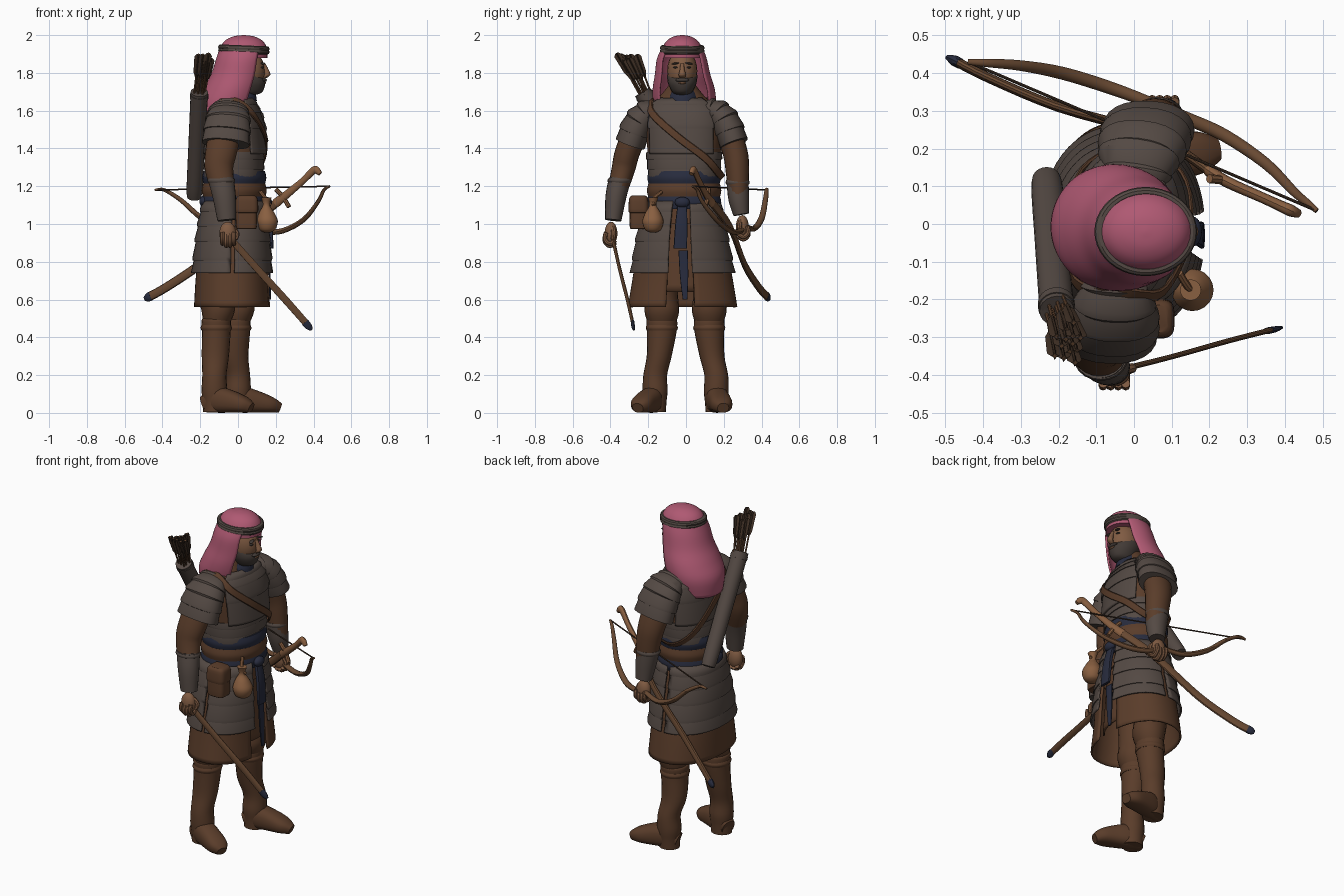
import bpy, bmesh, math, random
from mathutils import Vector as V
random.seed(3)

def mat(name, r, g, b):
    m = bpy.data.materials.new(name)
    m.diffuse_color = (r, g, b, 1)
    return m
PINK = mat("pink cloth", .43, .10, .17)
GREY = mat("grey armour", .088, .067, .057)
BROWN = mat("brown leather", .102, .046, .023)
BLUE = mat("navy cloth", .021, .025, .048)
TAN = mat("tan wood", .25, .115, .052)
WOOD = mat("brown wood", .14, .067, .032)
SKIN = mat("skin", .215, .105, .055)
HAIR = mat("dark hair", .055, .043, .037)
DARK = mat("dark feather", .05, .029, .018)

def smooth(keys, s=4):
    """Catmull-Rom resampling of key tuples"""
    P = [V(k) for k in [keys[0]] + list(keys) + [keys[-1]]]
    out = []
    for i in range(1, len(P) - 2):
        a, b, c, d = P[i - 1:i + 3]
        for j in range(s):
            t = j / s
            out.append(.5 * (2 * b + (c - a) * t + (2 * a - 5 * b + 4 * c - d) * t * t + (3 * b - a - 3 * c + d) * t ** 3))
    return out + [P[-2]]

def stepped(keys, rows, d):
    """Overlapping armour rows: each flares outward by d, then steps back"""
    S = smooth(keys, 12)
    out = []
    for i in range(rows):
        for t, o in ((i, 0), (i + .85, d), (i + 1, d * .9)):
            f = t / rows * (len(S) - 1)
            k = min(int(f), len(S) - 2)
            p = S[k].lerp(S[k + 1], f - k)
            p[3] += o
            p[4] += o
            out.append(p)
    return out

def finish(bm, name, m, thick=0):
    bmesh.ops.recalc_face_normals(bm, faces=bm.faces[:])
    me = bpy.data.meshes.new(name)
    bm.to_mesh(me)
    bm.free()
    me.materials.append(m)
    ob = bpy.data.objects.new(name, me)
    bpy.context.collection.objects.link(ob)
    if thick:
        md = ob.modifiers.new("thickness", 'SOLIDIFY')
        md.thickness, md.offset = thick, 0
    return ob

def sweep(name, keys, m, n=20, s=4, flat=False, hint=(0, 0, 1), arc=None, turn=0, p=2, thick=.01):
    """Elliptical sections (x, y, z, a, b) along a path; flat keeps them horizontal"""
    K = smooth(keys, s) if s else [V(k) for k in keys]
    bm = bmesh.new()
    rings = []
    for i, k in enumerate(K):
        c = V(k[:3])
        if flat:
            U, W = V((math.cos(turn), math.sin(turn), 0)), V((-math.sin(turn), math.cos(turn), 0))
        else:
            T = (V(K[min(i + 1, len(K) - 1)][:3]) - V(K[max(i - 1, 0)][:3])).normalized()
            W = V(hint(c) if callable(hint) else hint)
            W = (W - T * W.dot(T)).normalized()
            U = W.cross(T)
        ring = []
        for j in range(n + (1 if arc else 0)):
            t = math.radians(arc[0] + (arc[1] - arc[0]) * j / n) if arc else 2 * math.pi * j / n
            ct, st = math.cos(t), math.sin(t)
            x = math.copysign(abs(ct) ** (2 / p), ct) * k[3]
            y = math.copysign(abs(st) ** (2 / p), st) * k[4]
            ring.append(bm.verts.new(c + U * x + W * y))
        rings.append(ring)
    for A, B in zip(rings, rings[1:]):
        for j in range(n):
            q = (j + 1) % len(A)
            bm.faces.new((A[j], A[q], B[q], B[j]))
    if not arc:
        bm.faces.new(rings[0])
        bm.faces.new(rings[-1])
    return finish(bm, name, m, thick if arc else 0)

def ball(name, loc, r, m, rot=(0, 0, 0)):
    bm = bmesh.new()
    bmesh.ops.create_uvsphere(bm, u_segments=20, v_segments=12, radius=1)
    ob = finish(bm, name, m)
    ob.location, ob.scale, ob.rotation_euler = loc, r, rot
    return ob

def rod(name, pts, r, m, **kw):
    return sweep(name, [(*q, r, r) for q in pts], m, n=8, **kw)

# torso and layered cuirass
TURN = -.12
torso = [(-.02, -.01, 1.0, .15, .18), (-.02, -.01, 1.2, .148, .178), (-.015, -.01, 1.4, .148, .195),
         (-.02, -.015, 1.55, .138, .205), (-.025, -.02, 1.62, .115, .185), (-.02, -.02, 1.675, .085, .12),
         (.0, -.02, 1.75, .06, .06)]
sweep("torso", torso, BROWN, 32, flat=True, turn=TURN, p=2.3)
lower = [(-.02, -.01, 1.38, .154, .2), (-.022, -.01, 1.25, .154, .185)]
sweep("lower_cuirass", stepped(lower, 3, .006), GREY, 40, 0, True, turn=TURN, p=2.3)
upper = [(-.022, -.02, 1.665, .1, .14), (-.025, -.02, 1.62, .122, .19), (-.02, -.015, 1.55, .145, .21), (-.015, -.01, 1.37, .154, .2)]
for nm, arc in (("breast_plate", (-52, 52)), ("back_plate", (112, 248))):
    sweep(nm, stepped(upper, 4, .006), GREY, 28, 0, True, arc=arc, turn=TURN, p=2.3)
sweep("collar", [(.0, -.015, 1.65, .1, .09), (.005, -.015, 1.68, .09, .08), (.015, -.015, 1.72, .06, .06)], BLUE, flat=True)

def surf(z, deg, off):
    """Point on the torso surface"""
    S = smooth(torso, 8)
    k = min(S, key=lambda q: abs(q[2] - z))
    t = math.radians(deg)
    c, s_ = math.cos(t), math.sin(t)
    x = math.copysign(abs(c) ** .87, c) * (k[3] + off)
    y = math.copysign(abs(s_) ** .87, s_) * (k[4] + off)
    return (k[0] + x * math.cos(TURN) - y * math.sin(TURN), k[1] + x * math.sin(TURN) + y * math.cos(TURN), z)
strap = [(1.66, -95), (1.645, -68), (1.58, -38), (1.46, -2), (1.35, 35), (1.27, 70), (1.25, 105), (1.32, 145), (1.45, 180), (1.57, 215), (1.64, 245), (1.66, 265)]
sweep("quiver_strap", [(*surf(z, d, .019), .02, .006) for z, d in strap], BROWN, 8, hint=lambda c: c - V((-.015, -.015, 1.45)), p=4)

# sash, belt and knot
for nm, z0, z1, r, m in (("upper_sash", 1.21, 1.28, .016, BLUE), ("belt", 1.14, 1.215, .018, BROWN), ("lower_sash", 1.08, 1.15, .018, BLUE)):
    sweep(nm, [(-.02, -.01, z0, .146 + r, .172 + r), (-.02, -.01, (z0 + z1) / 2, .154 + r, .18 + r), (-.02, -.01, z1, .146 + r, .172 + r)], m, 32, flat=True, turn=TURN)
ball("sash_knot", (.155, -.02, 1.115), (.025, .04, .028), BLUE)
sweep("sash_tail", [(.15, -.02, 1.1, .012, .025), (.17, -.025, 1.0, .012, .032), (.18, -.03, .87, .008, .036)], BLUE, 12, flat=True, p=4)
sweep("sash_under_tail", [(.165, -.015, .86, .005, .025), (.168, -.01, .72, .005, .022), (.17, -.005, .6, .004, .012)], BLUE, 12, flat=True, p=4)
ball("back_knot", (-.18, -.03, 1.12), (.025, .06, .03), BLUE)

# skirts with a front opening and side slits
under = [(-.02, -.015, 1.1, .15, .18), (-.025, -.02, .85, .18, .235), (-.03, -.018, .7, .19, .262), (-.03, -.018, .56, .198, .285)]
sweep("cloth_skirt", under, BROWN, 56, flat=True, arc=(11, 344), p=2.2)
sweep("inner_cloth", [(-.03, -.02, 1.05, .14, .16), (-.03, -.015, .85, .155, .18), (-.03, -.015, .64, .165, .2)], BROWN, 32, flat=True, arc=(-50, 50))
over = [(-.02, -.015, 1.12, .162, .192), (-.025, -.02, .95, .19, .234), (-.03, -.018, .74, .208, .27)]
for i, arc in enumerate(((9, 86), (91, 268), (272, 346))):
    sweep(f"armour_skirt_{i}", stepped(over, 5, .006), GREY, 28, 0, True, arc=arc, p=2.2)

# legs and boots
def leg(nm, top, knee, ankle, foot):
    (tx, ty), (kx, ky), (ax, ay) = top, knee, ankle
    sweep(nm + "_trouser", [(tx, ty, .95, .09, .085), (kx, ky, .65, .095, .085), (kx + .01, ky, .54, .088, .092), (kx, ky, .46, .065, .068)], BROWN, flat=True)
    sweep(nm + "_boot_shaft", [(kx, ky, .5, .066, .07), (kx, ky, .49, .078, .081), (kx, ky, .43, .076, .078), (kx - .005, ky * .6 + ay * .4, .3, .072, .066),
          (ax, ay, .2, .064, .063), (ax, ay, .12, .068, .066), (ax, ay, .06, .062, .06), (ax, ay, .005, .06, .056)], BROWN, flat=True)
    sweep(nm + "_boot_cuff", [(kx, ky, .435, .078, .08), (kx, ky, .45, .083, .085), (kx, ky, .465, .078, .08)], BROWN, flat=True)
    sweep(nm + "_boot_foot", [(x, y, r, w, r) for (x, y), r, w in zip(foot, (.045, .068, .058, .042, .026), (.04, .058, .06, .056, .03))], BROWN, p=2.5)
leg("right_leg", (-.08, -.12), (-.115, -.128), (-.125, -.163), ((-.18, -.15), (-.11, -.175), (-.03, -.212), (.035, -.24), (.07, -.255)))
leg("left_leg", (-.01, .1), (-.012, .123), (.0, .16), ((-.05, .145), (.02, .162), (.1, .178), (.175, .19), (.222, .197)))

# arms: layered shoulder guard, sleeve, bracer, fist
def arm(nm, pad, sleeve, bracer, hand, out):
    sweep(nm + "_shoulder_guard", stepped(pad, 5, .007), GREY, 24, 0, hint=(1, 0, 0), p=2.2)
    sweep(nm + "_sleeve", sleeve, BROWN, hint=(1, 0, 0))
    sweep(nm + "_bracer", bracer, GREY, hint=(1, 0, 0))
    x, y, z, a, b = bracer[0]
    sweep(nm + "_bracer_rim", [(x, y, z + .012, a + .002, b + .002), (x, y, z, a + .006, b + .006), (x, y, z - .012, a + .002, b + .002)], GREY, hint=(1, 0, 0))
    h = V(hand)
    ball(nm + "_palm", h, (.044, .034, .062), SKIN)
    for i in range(4):
        q = h + V((.033 - i * .02, out * .006, -.03 - (.012 if i in (1, 2) else 0)))
        rod(f"{nm}_finger_{i}", [q + V((0, out * .02, .035)), q + V((0, out * .026, 0)), q + V((0, 0, -.024)), q + V((0, -out * .03, -.005))], .012, SKIN, hint=(1, 0, 0))
    rod(nm + "_thumb", [h + V((.025, -out * .01, .03)), h + V((.05, -out * .015, .0)), h + V((.04, -out * .01, -.03))], .013, SKIN, hint=(0, 1, 0))
arm("right_arm", [(-.045, -.13, 1.615, .04, .075), (-.05, -.2, 1.595, .062, .1), (-.055, -.255, 1.53, .078, .118), (-.065, -.295, 1.425, .074, .12)],
    [(-.06, -.25, 1.53, .068, .09), (-.09, -.31, 1.38, .066, .083), (-.1, -.332, 1.29, .062, .075), (-.07, -.37, 1.15, .05, .058)],
    [(-.088, -.352, 1.23, .058, .067), (-.072, -.372, 1.14, .055, .061), (-.06, -.385, 1.02, .043, .049)], (-.055, -.397, .95), -1)
arm("left_arm", [(.0, .1, 1.615, .04, .075), (.01, .165, 1.595, .062, .1), (.025, .215, 1.53, .076, .115), (.04, .255, 1.425, .07, .115)],
    [(.02, .21, 1.53, .068, .09), (.045, .26, 1.38, .066, .08), (.06, .272, 1.28, .062, .072), (.075, .278, 1.13, .05, .058)],
    [(.062, .273, 1.22, .058, .065), (.075, .28, 1.13, .055, .059), (.08, .293, 1.05, .042, .047)], (.075, .298, .985), 1)

# head, face and beard
ball("head", (.045, -.02, 1.81), (.097, .08, .115), SKIN)
sweep("beard", [(.045, -.02, 1.68, .03, .025), (.06, -.02, 1.695, .065, .05), (.06, -.02, 1.735, .083, .072), (.05, -.02, 1.765, .09, .079), (.04, -.02, 1.79, .08, .08)], HAIR, flat=True)
ball("moustache", (.137, -.02, 1.762), (.016, .036, .011), HAIR)
ball("lower_lip", (.141, -.02, 1.747), (.008, .02, .006), SKIN)
sweep("nose", [(.135, -.02, 1.85, .01, .01), (.147, -.02, 1.82, .014, .012), (.155, -.02, 1.79, .016, .019), (.14, -.02, 1.772, .01, .012)], SKIN, 12, flat=True)
for i in (-1, 1):
    ball(f"eye_{i}", (.127, -.02 + i * .034, 1.829), (.01, .014, .005), HAIR)
    ball(f"eyebrow_{i}", (.132, -.02 + i * .036, 1.85), (.011, .023, .005), HAIR, (i * -.15, 0, i * -.3))

# head scarf and cord
sweep("scarf_crown", [(.03, -.02, 1.88, .125, .109), (.03, -.02, 1.93, .124, .106), (.03, -.02, 1.97, .1, .082), (.03, -.02, 1.993, .055, .045), (.03, -.02, 2.0, .005, .005)], PINK, 32, flat=True)
drape = [(.03, -.02, 1.92, .126, .109), (.018, -.022, 1.87, .13, .128), (.0, -.018, 1.79, .138, .142), (-.03, -.012, 1.71, .15, .16), (-.06, -.008, 1.63, .155, .16), (-.088, -.005, 1.53, .122, .13)]
sweep("scarf_drape", drape, PINK, 40, flat=True, arc=(52, 308))
for i in range(2):
    bpy.ops.mesh.primitive_torus_add(major_radius=.114, minor_radius=.0145, major_segments=40, minor_segments=10, location=(.031, -.02, 1.915 + i * .017), rotation=(0, .04, 0))
    cord = bpy.context.object
    cord.name = f"head_cord_{i}"
    cord.scale = (1.06, .92, 1)
    cord.data.materials.append(GREY)

# quiver with arrows
q0, q1 = V((-.232, .115, 1.15)), V((-.205, -.225, 1.69))
D = (q1 - q0).normalized()
sweep("quiver", [(*(q0 + D * t), r, r) for t, r in ((0, .025), (.015, .041), (.3, .044), (.62, .046), (.638, .046))], GREY, hint=(1, 0, 0))
sweep("quiver_rim", [(*(q1 + D * u), .049, .049) for u in (-.03, -.005)], GREY, hint=(1, 0, 0))
for i in range(13):
    a = i * 2.4
    r = .007 + .0022 * i
    o = V((math.cos(a) * r, math.sin(a) * r, 0))
    b = q1 + o - D * .05
    e = V((-.172, -.318, 1.875 + random.uniform(-.015, .04))) + V((o.x * 1.3, o.y * 1.9, -o.y * -.4))
    rod(f"arrow_shaft_{i}", [b, e], .005, WOOD, hint=(1, 0, 0), s=1)
    for k, h in enumerate(((1, 0, 0), (0, 1, .3))):
        sweep(f"arrow_feather_{i}_{k}", [(*b.lerp(e, t), w, .004) for t, w in ((.5, .004), (.62, .016), (.95, .02), (1, .01))], DARK, 6, 1, hint=h)

# bow and string
bow = [(-.44, .43, 1.18), (-.39, .427, 1.18), (-.3, .42, 1.125), (-.19, .4, 1.03), (-.06, .36, .975), (.06, .315, .985),
       (.14, .28, .96), (.24, .235, .965), (.35, .16, 1.025), (.425, .085, 1.12), (.455, .06, 1.18), (.485, .035, 1.2)]
wid = (.007, .011, .014, .017, .017, .015, .017, .017, .015, .012, .01, .007)
sweep("bow", [(*q, w, w * .85) for q, w in zip(bow, wid)], WOOD, 12)
rod("bow_string", [bow[0], bow[-1]], .004, DARK, s=1)

# sheathed sword at the left hip
scab = [(.2, .14, 1.11), (.05, .235, .98), (-.2, .31, .785), (-.38, .385, .665), (-.47, .43, .615)]
sweep("scabbard", [(*q, .013, .024) for q in scab], WOOD, 12)
sweep("scabbard_tip", [(-.46, .425, .62, .014, .025), (-.478, .434, .611, .014, .023), (-.495, .442, .603, .006, .012)], BLUE, 12)
sweep("sword_grip", [(.2, .14, 1.11, .016, .026), (.25, .11, 1.15, .015, .022), (.34, .07, 1.225, .014, .018), (.395, .045, 1.28, .015, .02), (.415, .036, 1.285, .016, .02), (.435, .028, 1.265, .012, .012)], TAN, 12)
rod("sword_guard", [(.27, .1, 1.09), (.24, .115, 1.14), (.2, .12, 1.185)], .012, TAN, hint=(0, 1, 0))

# slim blade in the right hand
sweep("hand_blade", [(-.06, -.392, .945, .008, .018), (.1, -.352, .765, .007, .019), (.25, -.31, .6, .007, .02), (.36, -.282, .475, .007, .019)], WOOD, 10)
sweep("hand_blade_tip", [(.355, -.283, .48, .009, .021), (.375, -.279, .457, .008, .019), (.39, -.275, .44, .004, .008)], BLUE, 10)

# pouch and gourd
def box_bag(nm, loc, a, b, h, m):
    x, y, z = loc
    sweep(nm, [(x, y, z - h, a * .8, b * .8), (x, y, z - h * .85, a, b), (x, y, z + h * .6, a * .95, b * .95), (x, y, z + h, a * .7, b * .7)], m, 24, flat=True, p=4)
box_bag("belt_pouch", (.045, -.25, 1.06), .055, .048, .085, BROWN)
box_bag("pouch_flap", (.047, -.251, 1.105), .06, .053, .045, BROWN)
sweep("gourd", [(.155, -.175, .955, .015, .015), (.155, -.175, .97, .042, .042), (.155, -.175, 1.015, .056, .056), (.152, -.175, 1.06, .04, .04), (.15, -.175, 1.1, .018, .018), (.15, -.175, 1.14, .028, .028)], TAN, flat=True)
rod("gourd_cord", [(.12, -.13, 1.17), (.15, -.175, 1.13), (.17, -.17, 1.1)], .01, TAN)

bpy.ops.object.select_all(action='SELECT')
bpy.context.view_layer.objects.active = bpy.data.objects["torso"]
bpy.ops.object.shade_smooth_by_angle(angle=math.radians(35))
